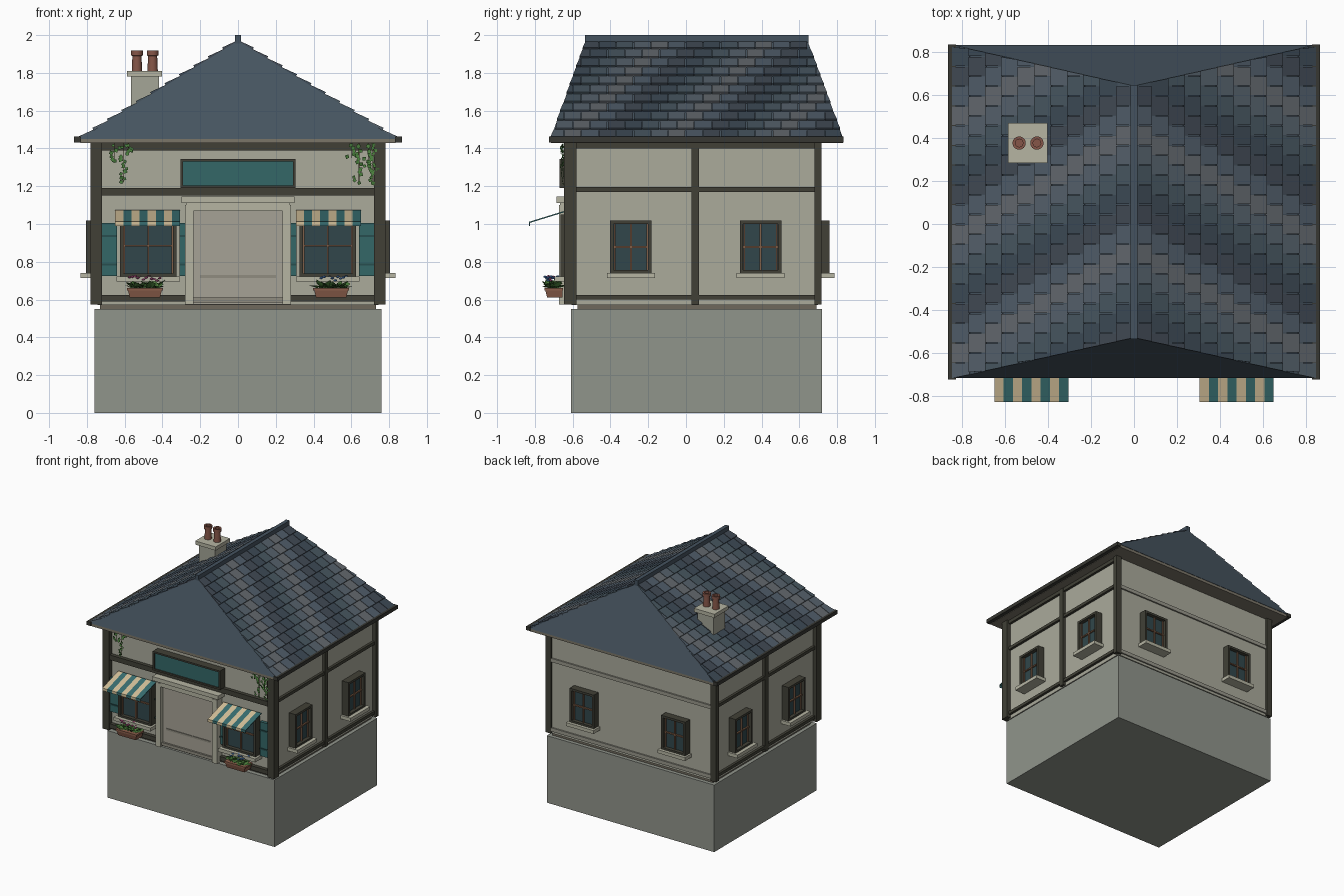
import bpy, bmesh, math, random
from mathutils import Vector, Matrix

if "Cube" in bpy.data.objects:
    bpy.data.objects.remove(bpy.data.objects["Cube"])

random.seed(4)
mats = {}


def mat(hexcol):
    if hexcol not in mats:
        m = bpy.data.materials.new("colour_" + hexcol)
        rgb = [int(hexcol[i:i + 2], 16) / 255 for i in (0, 2, 4)]
        m.diffuse_color = [c ** 2.2 for c in rgb] + [1]
        m.use_nodes = True
        m.node_tree.nodes["Principled BSDF"].inputs["Base Color"].default_value = m.diffuse_color
        mats[hexcol] = m
    return mats[hexcol]


def finish(name, bm, col):
    bmesh.ops.recalc_face_normals(bm, faces=bm.faces)
    me = bpy.data.meshes.new(name)
    bm.to_mesh(me)
    bm.free()
    ob = bpy.data.objects.new(name, me)
    bpy.context.collection.objects.link(ob)
    if col:
        me.materials.append(mat(col))
    return ob


def hexa(bm, p):
    """Six-sided solid from 4 bottom then 4 top corners."""
    v = [bm.verts.new(c) for c in p]
    for f in ((0, 1, 2, 3), (4, 5, 6, 7), (0, 1, 5, 4), (1, 2, 6, 5), (2, 3, 7, 6), (3, 0, 4, 7)):
        bm.faces.new([v[i] for i in f])


def boxes(name, lst, col, fn=lambda u, d, z: (u, d, z)):
    """Boxes (u0,u1,d0,d1,z0,z1) joined in one part, mapped by fn."""
    bm = bmesh.new()
    for a, b, c, d, e, f in lst:
        hexa(bm, [fn(x, y, z) for z in (e, f) for x, y in ((a, c), (b, c), (b, d), (a, d))])
    return finish(name, bm, col)


def both(b):
    return [b, (-b[1], -b[0]) + tuple(b[2:])]


TIMBER, WALL, STONE, TEAL = "434239", "A9A99A", "B4B3A1", "376767"
GLASS, CREAM, BROWN, IRON = "34484C", "D2BF98", "80604A", "3A3A35"

# base block, footing and walls
boxes("base_block", [(-.76, .76, -.61, .72, 0, .55)], "8F938A")
boxes("footing", [(-.73, .73, -.575, .69, .545, .575)], "6E685C")
boxes("walls", [(-.745, .745, -.605, .70, .57, 1.43)], WALL)

# timber frame
boxes("corner_posts", both((.72, .78, -.645, -.58, .575, 1.43)) + both((.725, .775, .68, .718, .575, 1.43)), TIMBER)
boxes("front_beams", [(-.72, .72, -.635, -.6, a, b) for a, b in ((.59, .625), (1.15, 1.19), (1.39, 1.43))], TIMBER)
side = []
for a, b in ((.6, .625), (1.17, 1.195), (1.4, 1.43)):
    side += both((.74, .765, -.59, .69, a, b))
side += both((.74, .768, .03, .07, .575, 1.43))
boxes("side_beams", side, TIMBER)
boxes("back_bands", [(-.725, .725, .69, .712, a, b) for a, b in ((.59, .62), (1.16, 1.19))], "97968A")

# windows: u along the wall, d outward from it
SIDES = {"front": lambda u, d, z: (u, -.605 - d, z), "back": lambda u, d, z: (u, .70 + d, z),
         "right": lambda u, d, z: (.745 + d, u, z), "left": lambda u, d, z: (-.745 - d, u, z)}


def window(name, wall, u, hw, z0, z1, sill, out):
    fn, t = SIDES[wall], .018
    boxes(name + "_glass", [(u - hw + t, u + hw - t, 0, .03, z0 + t, z1 - t)], GLASS, fn)
    boxes(name + "_frame", [(u - hw, u - hw + t, 0, .06, z0, z1), (u + hw - t, u + hw, 0, .06, z0, z1),
                            (u - hw, u + hw, 0, .06, z0, z0 + t), (u - hw, u + hw, 0, .06, z1 - t, z1)], TIMBER, fn)
    zm, b, g = (z0 + z1) / 2, .005, hw - t
    bars = [(u - b, u + b, .02, .042, z0 + t, z1 - t), (u - g, u + g, .02, .042, zm - b, zm + b)]
    for s in (-1, 1):
        e = s * (g - .006)
        bars += [(u + e - .004, u + e + .004, .02, .038, z0 + t, z1 - t)]
    boxes(name + "_bars", bars, BROWN, fn)
    boxes(name + "_sill", [(u - sill, u + sill, 0, out, z0 - .025, z0 + .003)], STONE, fn)


for s, n in ((-1, "left"), (1, "right")):
    window("front_window_" + n, "front", s * .475, .15, .72, 1.05, .168, .09)
    window("back_window_" + n, "back", s * .415, .11, .738, 1.018, .125, .085)
    for u, k in ((-.292, "front"), (.395, "rear")):
        window(n + "_wall_window_" + k, n, u, .11, .738, 1.018, .127, .09)
    # shutters with rails
    sh = [(-.735, -.64), (-.31, -.2)] if s < 0 else [(.64, .735), (.2, .31)]
    boxes("shutters_" + n, [(a, b, 0, .025, .725, 1.005) for a, b in sh], TEAL, SIDES["front"])
    boxes("shutter_rails_" + n, [(a, b, .02, .032, z, z + .012) for a, b in sh for z in (.78, .93)],
          "2B4F50", SIDES["front"])

# doorway: threshold, kick rail, pillars and stepped lintel
boxes("door_panel", [(-.235, .235, -.64, -.6, .575, 1.08)], "A5A195")
boxes("door_rails", [(-.2, .2, -.645, -.6, .715, .73), (-.235, .235, -.655, -.6, .585, .61)], "8E8B7F")
boxes("door_pillars", both((.235, .28, -.672, -.6, .575, 1.1)), STONE)
boxes("door_lintel", [(-.275, .275, -.668, -.6, 1.07, 1.115), (-.3, .3, -.685, -.6, 1.112, 1.145)], STONE)

# blank sign board
boxes("sign_frame", [(-.305, .305, -.67, -.6, a, b) for a, b in ((1.19, 1.203), (1.332, 1.345))]
      + both((.292, .305, -.67, -.6, 1.19, 1.345)), TIMBER)
boxes("sign_panel", [(-.295, .295, -.66, -.6, 1.2, 1.335)], TEAL)

# striped awnings with a short valance
for s, n in ((-1, "left"), (1, "right")):
    for par, col, cn in ((0, CREAM, "cream"), (1, "3B6E70", "teal")):
        bm = bmesh.new()
        w = .344 / 8
        for i in range(par, 8, 2):
            x0 = s * .478 - .172 + i * w
            x1 = x0 + w
            hexa(bm, [(x0, -.625, 1.068), (x1, -.625, 1.068), (x1, -.826, 1.006), (x0, -.826, 1.006),
                      (x0, -.625, 1.075), (x1, -.625, 1.075), (x1, -.83, 1.012), (x0, -.83, 1.012)])
            hexa(bm, [(x, y, z) for z in (.99, 1.012) for x, y in ((x0, -.83), (x1, -.83), (x1, -.826), (x0, -.826))])
        finish("awning_%s_%s" % (n, cn), bm, col)

# hipped roof core, soffit, gutters and ridge
EX, EZ, RZ, Y0, Y1, R0, R1 = .84, 1.45, 1.97, -.718, .833, -.53, .643
bm = bmesh.new()
c = [bm.verts.new(p) for p in ((-EX, Y0, EZ), (EX, Y0, EZ), (EX, Y1, EZ), (-EX, Y1, EZ), (0, R0, RZ), (0, R1, RZ))]
for f in ((0, 1, 2, 3), (0, 1, 4), (1, 2, 5, 4), (2, 3, 5), (3, 0, 4, 5)):
    bm.faces.new([c[i] for i in f])
finish("roof_core", bm, "485560")
boxes("soffit", [(-.835, .835, -.716, .83, 1.428, 1.452)], "7A7568")
boxes("gutters", both((.83, .867, -.725, .835, 1.432, 1.462)), IRON)
boxes("ridge_cap", [(-.016, .016, R0 - .005, R1 + .005, 1.95, 2.0)], "46535F")

# slates: staggered rows on the two long slopes, clipped at the hips
ROWS, TW = 11, .092
nrm = Vector((RZ - EZ, 0, EX)).normalized()
cols = ("3E4A55", "48565F", "55606A", "62676C", "505C68", "424A54")


def slope(s, y, t, h):
    return (s * (EX * (1 - t) + nrm.x * h), y, EZ + (RZ - EZ) * t + nrm.z * h)


for s, n in ((-1, "left"), (1, "right")):
    bms = [bmesh.new() for _ in cols]
    for i in range(ROWS):
        t0, t1 = i / ROWS, (i + 1) / ROWS
        lim = [(Y0 + (R0 - Y0) * t, Y1 + (R1 - Y1) * t) for t in (t0, t1)]
        for j in range(-1, 19):
            a = Y0 - .02 + (j + .5 * (i % 2)) * TW
            ya, yb = a + .002, a + TW - .002
            (a0, b0), (a1, b1) = [(min(max(ya, l), h), min(max(yb, l), h)) for l, h in lim]
            if b0 - a0 < .004 or b1 - a1 < .004:
                continue
            k = (j - i // 2 + 20) % 6
            hexa(bms[k], [slope(s, a0, t0, -.002), slope(s, b0, t0, -.002), slope(s, b1, t1, -.002),
                          slope(s, a1, t1, -.002), slope(s, a0, t0, .014), slope(s, b0, t0, .014),
                          slope(s, b1, t1, .003), slope(s, a1, t1, .003)])
    for k, bm in enumerate(bms):
        finish("slates_%s_%d" % (n, k + 1), bm, cols[k])

# chimney with two hollow clay pots
boxes("chimney_stack", [(-.567, -.419, .303, .451, 1.5, 1.79)], "A3A496")
boxes("chimney_cap", [(-.587, -.402, .285, .47, 1.78, 1.81)], STONE)
prof = ((.028, 1.8), (.024, 1.89), (.031, 1.892), (.031, 1.918), (.018, 1.918), (.018, 1.82))
for x, n in ((-.535, "left"), (-.452, "right")):
    bm = bmesh.new()
    rings = [[bm.verts.new((x + r * math.cos(a * math.pi / 8), .377 + r * math.sin(a * math.pi / 8), z))
              for a in range(16)] for r, z in prof]
    for p, q in zip(rings, rings[1:]):
        for a in range(16):
            bm.faces.new((p[a], p[a - 1], q[a - 1], q[a]))
    bm.faces.new(rings[0])
    bm.faces.new(rings[-1])
    ob = finish("chimney_pot_" + n, bm, "85574A")
    bpy.context.view_layer.objects.active = ob
    ob.select_set(True)
    bpy.ops.object.shade_smooth_by_angle()
    ob.select_set(False)


def leaf(bm, pos, size, rot):
    """Small folded pointed leaf."""
    pts = ((0, 0, 0), (.45, .5, .1), (0, 1, 0), (-.45, .5, .1))
    v = [bm.verts.new(Vector(pos) + rot @ (Vector(p) * size)) for p in pts]
    bm.faces.new((v[0], v[1], v[2]))
    bm.faces.new((v[0], v[2], v[3]))


# flower boxes
for s, n, petal in ((-1, "left", "C0588E"), (1, "right", "4E7FC4")):
    x = s * .493
    bm = bmesh.new()
    hexa(bm, [(x + a * h, y, z) for z, h, yf in ((.61, .08, -.735), (.65, .09, -.745))
              for a, y in ((-1, yf), (1, yf), (1, -.655), (-1, -.655))])
    hexa(bm, [(x + a, y, z) for z in (.648, .662)
              for a, y in ((-.095, -.75), (.095, -.75), (.095, -.65), (-.095, -.65))])
    finish("flower_box_" + n, bm, "8A5E4C")
    bm, bf = bmesh.new(), bmesh.new()
    for i in range(60):
        a, tilt = random.uniform(0, 6.28), random.uniform(.1, .9)
        leaf(bm, (x + random.uniform(-.075, .075), -.705 + random.uniform(-.025, .025), .66),
             random.uniform(.035, .06), Matrix.Rotation(a, 3, 'Z') @ Matrix.Rotation(tilt, 3, 'X'))
    for i in range(12):
        p = (x - .08 + .0145 * i, -.705 + random.uniform(-.045, .03), random.uniform(.7, .725))
        bmesh.ops.create_icosphere(bf, subdivisions=1, radius=.011,
                                   matrix=Matrix.Translation(p) @ Matrix.Diagonal((1, 1, .6, 1)))
    finish("flower_leaves_" + n, bm, "4B7A3C")
    finish("flower_heads_" + n, bf, petal)

# ivy hanging from the eaves: stems with leaves
for n, strands in (("left", ((-.655, .1), (-.605, .21), (-.58, .06))),
                   ("right", ((.6, .08), (.64, .21), (.69, .14), (.715, .22)))):
    bm, bs = bmesh.new(), bmesh.new()
    for x, ln in strands:
        for i in range(int(ln / .014)):
            z = 1.425 - i * .014
            xx = x + .012 * math.sin(i * .9)
            leaf(bm, (xx + random.uniform(-.012, .012), -.65 + random.uniform(-.008, .004), z),
                 random.uniform(.02, .032), Matrix.Rotation(random.uniform(2, 4.3), 3, 'Y')
                 @ Matrix.Rotation(math.pi / 2 + random.uniform(-.4, .4), 3, 'X'))
        hexa(bs, [(x + a, y, z) for z in (1.43 - ln, 1.43)
                  for a, y in ((-.002, -.645), (.002, -.645), (.002, -.64), (-.002, -.64))])
    finish("ivy_leaves_" + n, bm, "4C8040")
    finish("ivy_stems_" + n, bs, "55492F")
